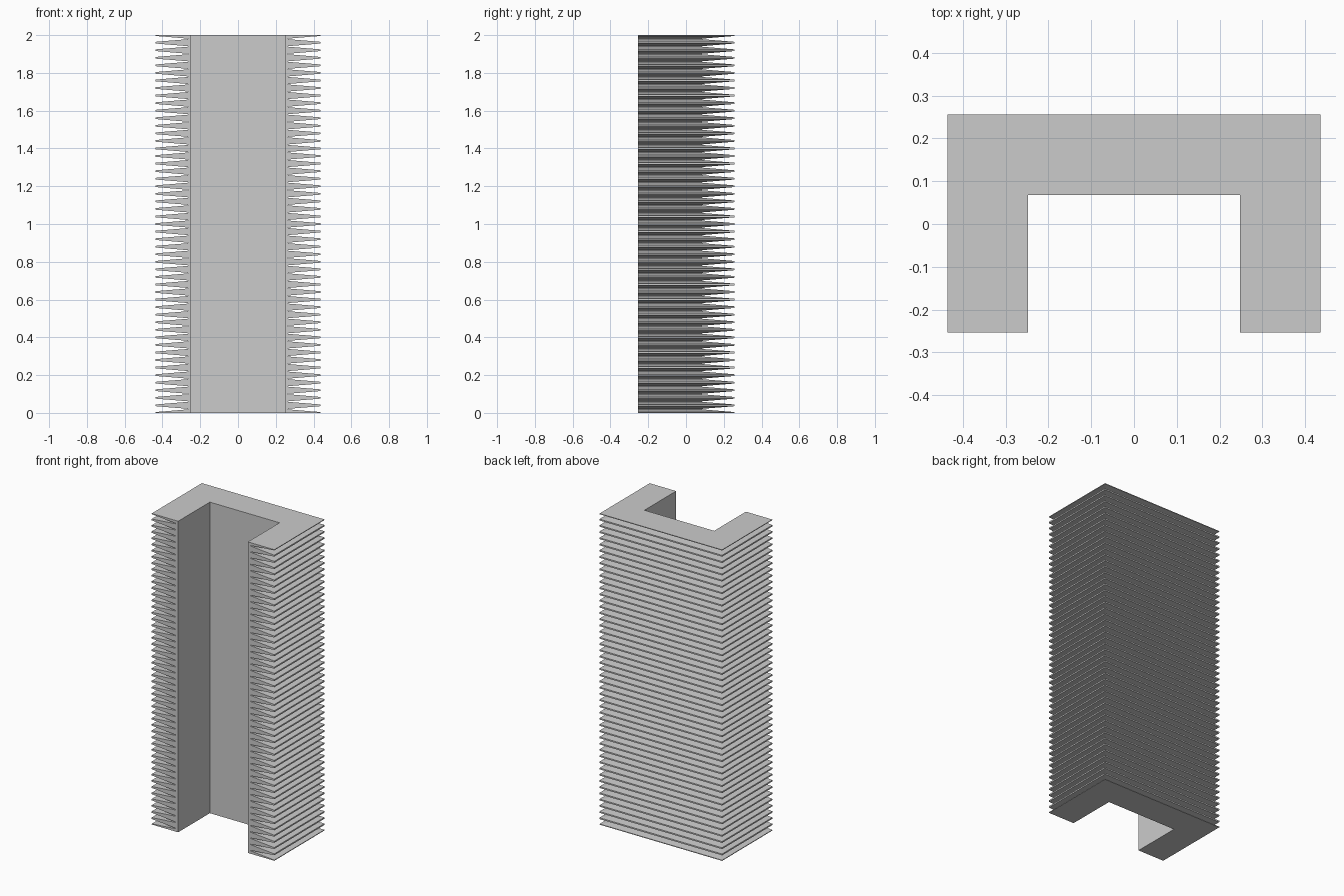
import bpy, bmesh

cube = bpy.data.objects.get("Cube")
if cube:
    bpy.data.objects.remove(cube, do_unlink=True)

# Main sizes
HEIGHT, FINS = 2.0, 50
PITCH = HEIGHT / FINS
INNER_X, INNER_Y = 0.248, 0.068   # channel half width and back wall
FRONT_Y = -0.254
DEPTH, CORE = 0.188, 0.017        # wall thickness at fin tip and groove floor
TIP, FLOOR = 0.009, 0.003         # fin tip thickness and groove floor width

grey = bpy.data.materials.new("plain grey")
grey.use_nodes = True
colour = (0.6, 0.6, 0.6, 1)
grey.diffuse_color = colour
grey.node_tree.nodes["Principled BSDF"].inputs["Base Color"].default_value = colour


def channel_outline(wall):
    """U-shaped outline, open to the front, with the given wall thickness."""
    x, y = INNER_X + wall, INNER_Y + wall
    return [(-x, FRONT_Y), (-INNER_X, FRONT_Y), (-INNER_X, INNER_Y),
            (INNER_X, INNER_Y), (INNER_X, FRONT_Y), (x, FRONT_Y),
            (x, y), (-x, y)]


# Height and wall thickness of each level: tip, groove floor, tip
levels = [(0, DEPTH)]
for i in range(FINS):
    mid = (i + 0.5) * PITCH
    levels += [(mid - PITCH / 2 + TIP / 2, DEPTH), (mid - FLOOR / 2, CORE),
               (mid + FLOOR / 2, CORE), (mid + PITCH / 2 - TIP / 2, DEPTH)]
levels.append((HEIGHT, DEPTH))

# Finned channel: stack the outlines and join them
bm = bmesh.new()
rings = [[bm.verts.new((x, y, z)) for x, y in channel_outline(wall)]
         for z, wall in levels]
for low, high in zip(rings, rings[1:]):
    for a in range(len(low)):
        b = (a + 1) % len(low)
        bm.faces.new((low[a], low[b], high[b], high[a]))

# End caps: two legs and the back
for ring in (rings[0], rings[-1]):
    for ids in ((0, 1, 2, 7), (7, 2, 3, 6), (3, 4, 5, 6)):
        bm.faces.new([ring[i] for i in ids])
bmesh.ops.recalc_face_normals(bm, faces=bm.faces)

mesh = bpy.data.meshes.new("finned_channel")
bm.to_mesh(mesh)
bm.free()
mesh.materials.append(grey)
channel = bpy.data.objects.new("finned_channel", mesh)
bpy.context.collection.objects.link(channel)
